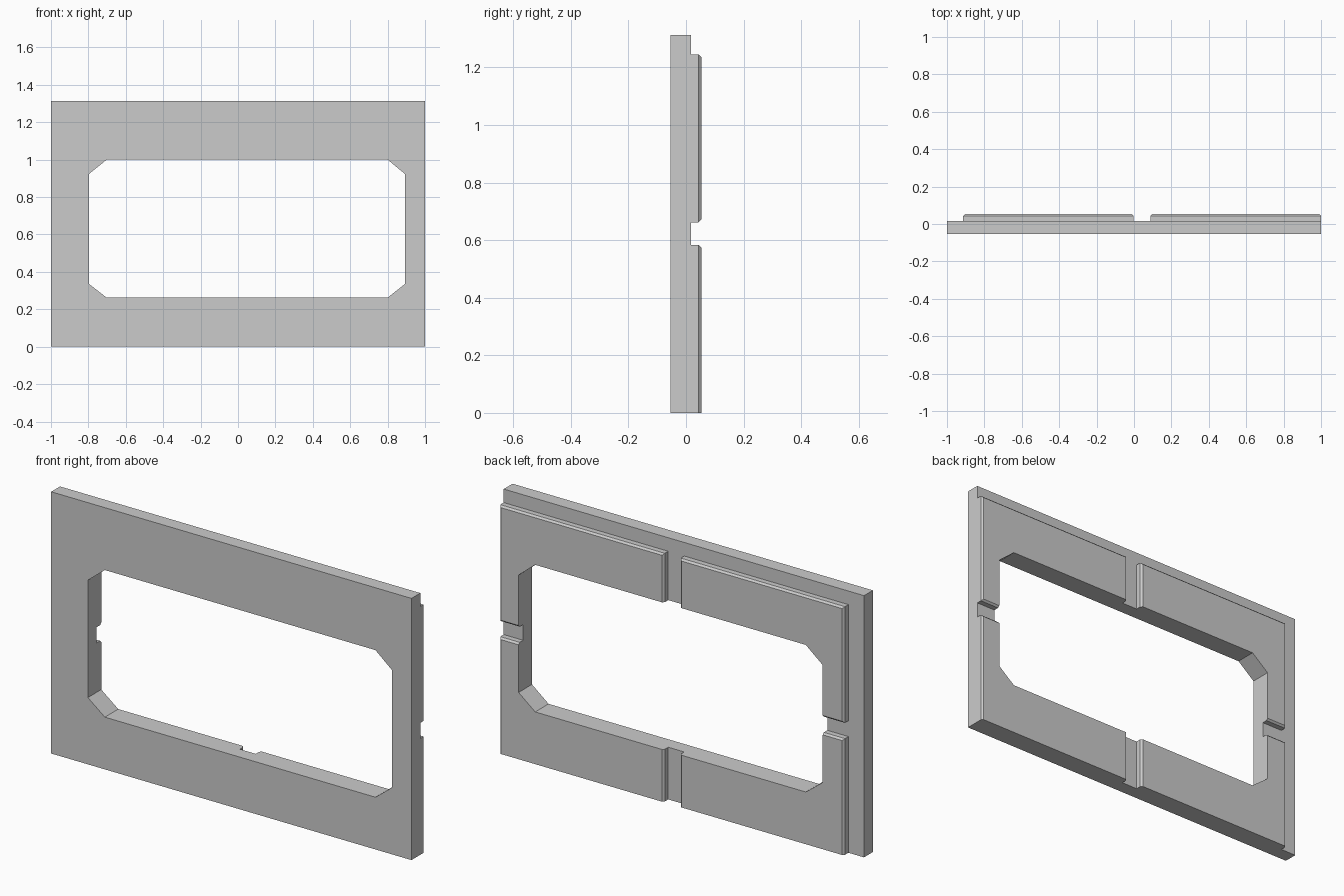
import bpy, bmesh

if "Cube" in bpy.data.objects:
    bpy.data.objects.remove(bpy.data.objects["Cube"])

FRONT, STEP, BACK = -0.053, 0.017, 0.053
CH = 0.009  # chamfer on raised panels


def loft(name, rings):
    """Closed solid through a list of (y, [(x, z), ...]) rings."""
    bm = bmesh.new()
    loops = [[bm.verts.new((x, y, z)) for x, z in pts] for y, pts in rings]
    n = len(loops[0])
    for a, b in zip(loops, loops[1:]):
        for i in range(n):
            j = (i + 1) % n
            bm.faces.new((a[i], a[j], b[j], b[i]))
    bm.faces.new(loops[0])
    bm.faces.new(loops[-1])
    bmesh.ops.recalc_face_normals(bm, faces=bm.faces)
    mesh = bpy.data.meshes.new(name)
    bm.to_mesh(mesh)
    bm.free()
    ob = bpy.data.objects.new(name, mesh)
    bpy.context.collection.objects.link(ob)
    return ob


def rect(x0, x1, z0, z1):
    return [(x0, z0), (x1, z0), (x1, z1), (x0, z1)]


def combine(target, tool, operation):
    mod = target.modifiers.new(operation.lower(), 'BOOLEAN')
    mod.operation, mod.solver, mod.object = operation, 'EXACT', tool
    bpy.context.view_layer.objects.active = target
    bpy.ops.object.modifier_apply(modifier=mod.name)
    bpy.data.objects.remove(tool)


# Backing plate
outline = rect(-1, 1, 0, 1.313)
frame = loft("window_frame_panel", [(FRONT, outline), (STEP, outline)])

# Four raised panels, chamfered except along the floor
for x0, x1 in ((-0.913, -0.002), (0.087, 1.0)):
    for z0, z1 in ((0, 0.583), (0.662, 1.245)):
        foot = rect(x0, x1, z0, z1)
        top = rect(x0 + CH, x1 - CH, z0 + (CH if z0 else 0), z1 - CH)
        panel = loft("raised_panel", [(-0.01, foot), (BACK - CH, foot), (BACK, top)])
        combine(frame, panel, 'UNION')

# Opening with clipped corners
opening = [(-0.702, 0.262), (0.80, 0.262), (0.892, 0.335), (0.892, 0.924),
           (0.80, 1.0), (-0.702, 1.0), (-0.796, 0.924), (-0.796, 0.335)]
combine(frame, loft("opening_cutter", [(-0.2, opening), (0.2, opening)]), 'DIFFERENCE')
